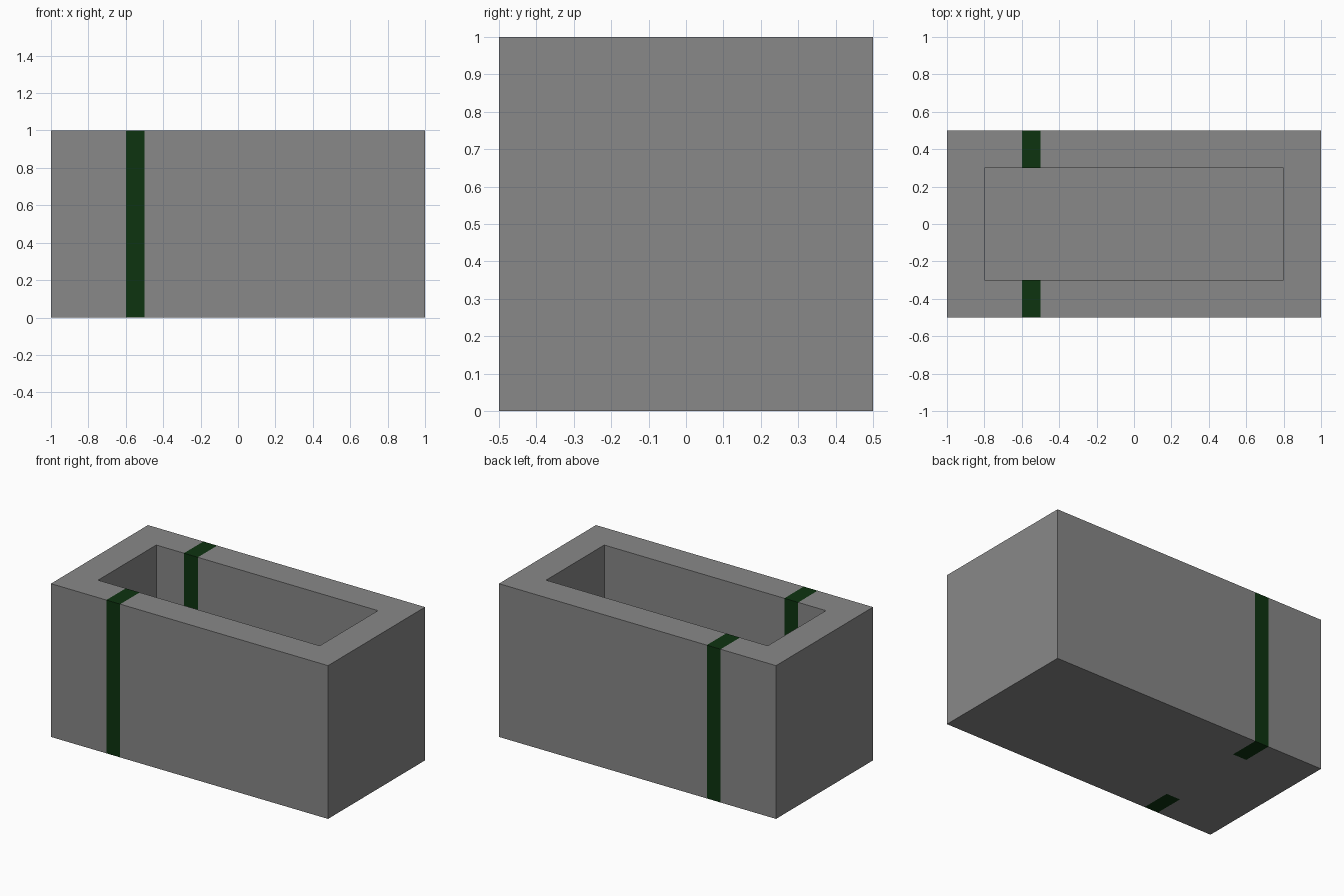
import bpy
import bmesh
from mathutils import Matrix, Vector

default = bpy.data.objects.get("Cube")
if default:
    bpy.data.objects.remove(default, do_unlink=True)

WALL = 0.2                    # wall and floor thickness
BAND = (-0.6, -0.5)           # x range of the painted band


def material(name, color):
    m = bpy.data.materials.new(name)
    m.use_nodes = True
    m.diffuse_color = color
    bsdf = next(n for n in m.node_tree.nodes if n.type == 'BSDF_PRINCIPLED')
    bsdf.inputs["Base Color"].default_value = color
    return m


# Solid block, 2 x 1 x 1, standing on the ground
bm = bmesh.new()
bmesh.ops.create_cube(bm, size=1, matrix=Matrix.Translation((0, 0, 0.5)) @ Matrix.Diagonal((2, 1, 1, 1)))

# Hollow it out from the top, leaving thick walls and a floor
bm.normal_update()
top = max(bm.faces, key=lambda f: f.calc_center_median().z)
bmesh.ops.inset_region(bm, faces=[top], thickness=WALL, use_even_offset=True)
floor = bmesh.ops.extrude_discrete_faces(bm, faces=[top])["faces"][0]
bmesh.ops.translate(bm, verts=floor.verts, vec=(0, 0, WALL - 1))

# Cut the edges of the band into the surface
cuts = [(Vector((x, 0, 0)), Vector((1, 0, 0))) for x in BAND]
cuts += [(Vector((0, s * (0.5 - WALL), 0)), Vector((0, 1, 0))) for s in (-1, 1)]
for co, no in cuts:
    bmesh.ops.bisect_plane(bm, geom=bm.verts[:] + bm.edges[:] + bm.faces[:],
                           dist=1e-4, plane_co=co, plane_no=no)

# The band wraps the two long walls, but not the floor between them
for f in bm.faces:
    c = f.calc_center_median()
    f.material_index = int(BAND[0] < c.x < BAND[1] and abs(c.y) > 0.5 - WALL - 0.01)

mesh = bpy.data.meshes.new("trough")
bm.to_mesh(mesh)
bm.free()
mesh.materials.append(material("stone grey", (0.246, 0.246, 0.246, 1)))
mesh.materials.append(material("dark green", (0.004, 0.033, 0.005, 1)))
bpy.context.collection.objects.link(bpy.data.objects.new("trough", mesh))
